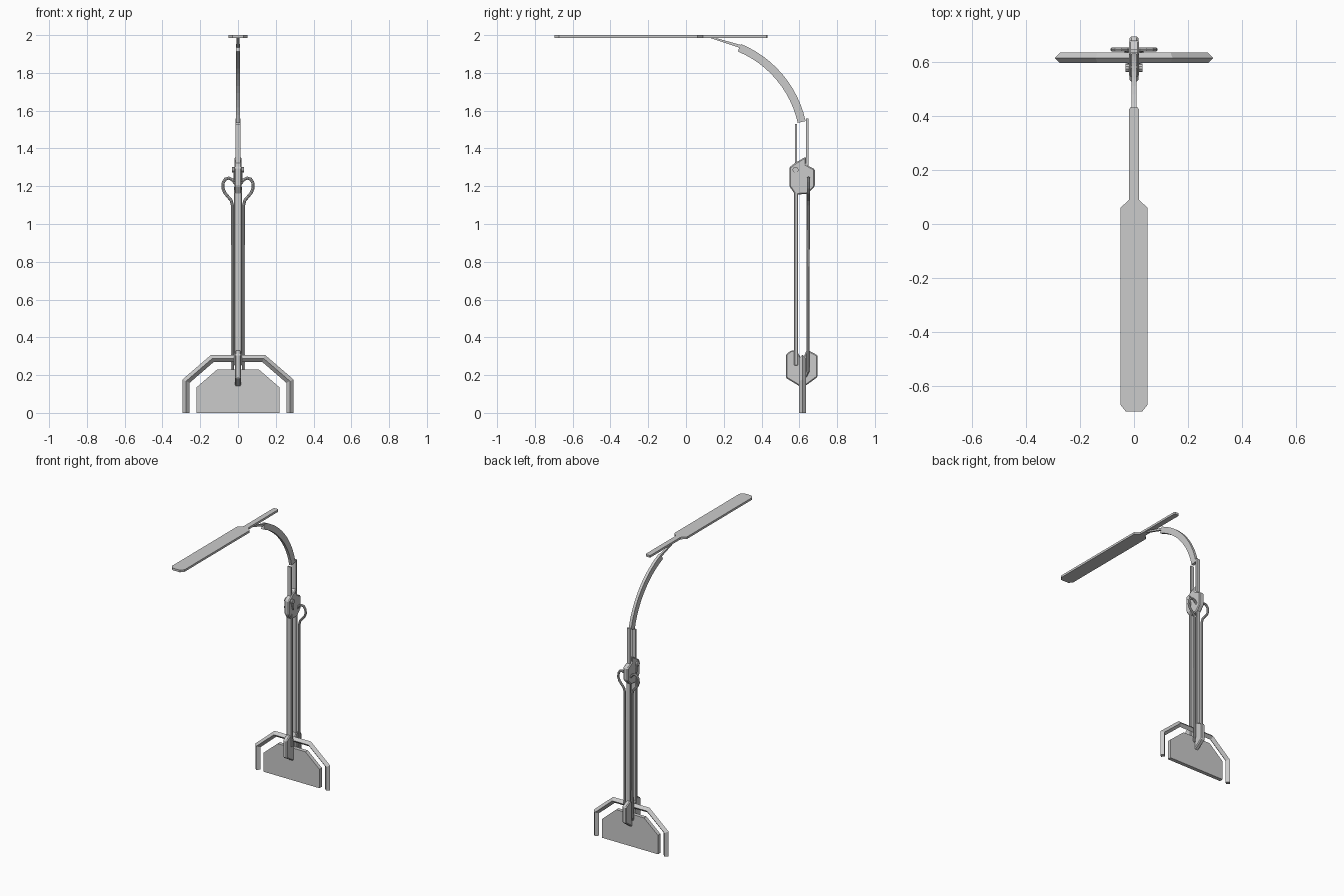
import bpy, bmesh, math
from mathutils import Vector

if "Cube" in bpy.data.objects:
    bpy.data.objects.remove(bpy.data.objects["Cube"])


def finish(name, bm, bevel=0.0):
    bmesh.ops.recalc_face_normals(bm, faces=bm.faces)
    me = bpy.data.meshes.new(name)
    bm.to_mesh(me)
    bm.free()
    ob = bpy.data.objects.new(name, me)
    bpy.context.collection.objects.link(ob)
    if bevel:
        mod = ob.modifiers.new("edge_chamfer", "BEVEL")
        mod.width, mod.segments = bevel, 1
    return ob


def prism(name, pts, axis, lo, hi, bevel=0.0):
    """Extrude a 2D outline along x, y or z between lo and hi."""
    place = {"x": lambda a, b, d: (d, a, b),
             "y": lambda a, b, d: (a, d, b),
             "z": lambda a, b, d: (a, b, d)}[axis]
    bm = bmesh.new()
    low = [bm.verts.new(place(a, b, lo)) for a, b in pts]
    high = [bm.verts.new(place(a, b, hi)) for a, b in pts]
    bm.faces.new(low)
    bm.faces.new(high)
    n = len(pts)
    for i in range(n):
        j = (i + 1) % n
        bm.faces.new((low[i], low[j], high[j], high[i]))
    return finish(name, bm, bevel)


def box(name, x, y, z, bevel=0.0):
    outline = [(y[0], z[0]), (y[1], z[0]), (y[1], z[1]), (y[0], z[1])]
    return prism(name, outline, "x", x[0], x[1], bevel)


def tube(name, path, radius, sides):
    """Sweep a regular polygon along a mitred path lying mostly in the xz plane."""
    pts = [Vector(p) for p in path]
    bm = bmesh.new()
    rings = []
    for i, p in enumerate(pts):
        a = (p - pts[max(i - 1, 0)]).normalized()
        b = (pts[min(i + 1, len(pts) - 1)] - p).normalized()
        t = (a + b).normalized()
        side = t.cross(Vector((0, 1, 0))).normalized()
        up = side.cross(t)
        stretch = 1 / max(0.5, t.dot(b if b.length else a))
        rings.append([bm.verts.new(p + radius * (
            side * math.cos(2 * math.pi * k / sides) * stretch
            + up * math.sin(2 * math.pi * k / sides))) for k in range(sides)])
    for r, s in zip(rings, rings[1:]):
        for k in range(sides):
            j = (k + 1) % sides
            bm.faces.new((r[k], r[j], s[j], s[k]))
    bm.faces.new(rings[0])
    bm.faces.new(rings[-1])
    return finish(name, bm)


# Flat lamp head with its narrow tail
half = [(0.03, -0.697), (0.05, -0.672), (0.05, 0.06), (0.019, 0.09),
        (0.019, 0.425), (0.014, 0.432)]
prism("lamp_head", half + [(-x, y) for x, y in reversed(half)], "z", 1.985, 2.0)

# Wedge-shaped neck under the head
prism("head_neck", [(0.12, 1.987), (0.15, 1.987), (0.30, 1.945), (0.30, 1.928)],
      "x", -0.007, 0.007)

# Curved arm
def arc(r):
    angles = [math.radians(12.5 + 55 * i / 12) for i in range(13)]
    return [(0.07 + r * math.cos(a), 1.42 + r * math.sin(a)) for a in angles]


prism("curved_arm", arc(0.577) + arc(0.534)[::-1], "x", -0.01, 0.01)

# Post rails: slim upper pair and wider lower pair
box("upper_front_rail", (-0.013, 0.013), (0.577, 0.588), (1.25, 1.53))
box("upper_rear_rail", (-0.013, 0.013), (0.635, 0.648), (1.2, 1.558))
box("lower_front_rail", (-0.02, 0.02), (0.573, 0.593), (0.25, 1.2), 0.004)
box("lower_rear_rail", (-0.013, 0.013), (0.637, 0.651), (0.25, 1.25))

# Upper joint bracket
prism("upper_bracket", [(0.547, 1.30), (0.58, 1.325), (0.635, 1.357), (0.635, 1.315),
                        (0.682, 1.29), (0.682, 1.20), (0.645, 1.16), (0.578, 1.155),
                        (0.547, 1.20)], "x", -0.019, 0.019, 0.006)

# Clamp knob and tapered lever on both sides of the bracket
for label, s in (("left", -1), ("right", 1)):
    disc = [(0.58 + 0.016 * math.cos(k * math.pi / 5),
             1.287 + 0.016 * math.sin(k * math.pi / 5)) for k in range(10)]
    prism(label + "_knob", disc, "x", s * 0.015, s * 0.031)
    prism(label + "_lever", [(0.568, 1.285), (0.59, 1.285), (0.597, 1.23),
                             (0.591, 1.222), (0.584, 1.23)], "x", s * 0.015, s * 0.025)

# Lower bracket: two halves clamping the base from front and rear
prism("lower_bracket_front", [(0.529, 0.31), (0.555, 0.33), (0.58, 0.33), (0.606, 0.3),
                              (0.606, 0.138), (0.529, 0.185)], "x", -0.016, 0.016, 0.006)
prism("lower_bracket_rear", [(0.697, 0.305), (0.65, 0.33), (0.637, 0.33), (0.625, 0.3),
                             (0.625, 0.138), (0.697, 0.19)], "x", -0.016, 0.016, 0.006)

# Cables with looped tops on both sides
cable = [(0.005, 0.625, 0.193), (0.022, 0.634, 0.197), (0.03, 0.645, 0.22),
         (0.03, 0.648, 1.10), (0.036, 0.648, 1.125), (0.07, 0.648, 1.165),
         (0.08, 0.648, 1.19), (0.078, 0.648, 1.22), (0.066, 0.648, 1.238),
         (0.048, 0.648, 1.243), (0.03, 0.648, 1.234), (0.012, 0.648, 1.212)]
for label, s in (("left", -1), ("right", 1)):
    tube(label + "_cable", [(s * x, y, z) for x, y, z in cable], 0.008, 8)

# Base plate and the diamond-section arch around it
prism("base_plate", [(-0.22, 0), (0.22, 0), (0.22, 0.135), (0.11, 0.23),
                     (-0.11, 0.23), (-0.22, 0.135)], "y", 0.603, 0.63)
leg = [(0.275, 0.0), (0.275, 0.168), (0.136, 0.288)]
arch = leg + [(-x, z) for x, z in reversed(leg)]
tube("base_arch", [(x, 0.617, z) for x, z in arch], 0.019, 4)
